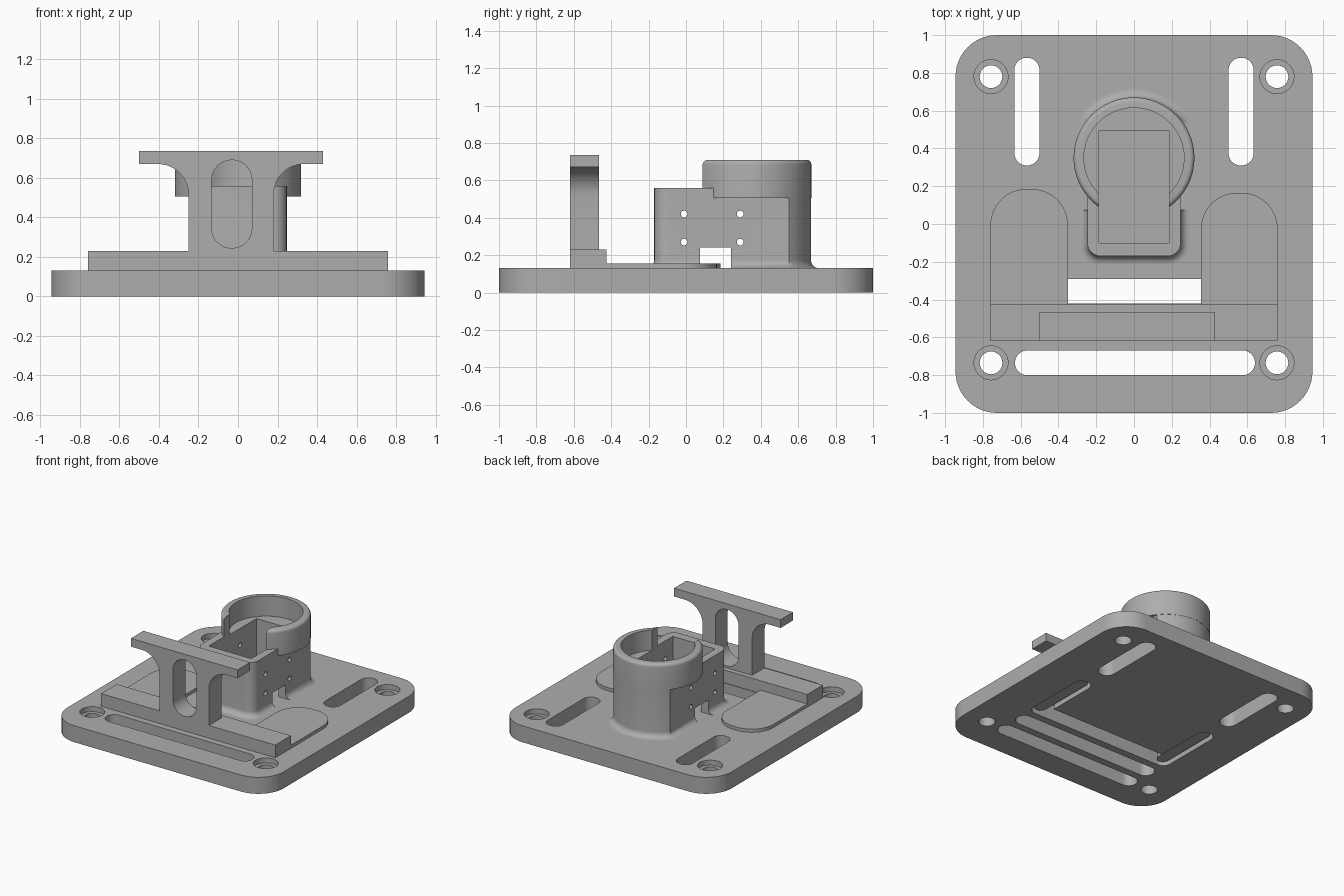
import bpy, bmesh
from math import sin, cos, pi, asin, radians
from mathutils import Vector

cube = bpy.data.objects.get("Cube")
if cube:
    bpy.data.objects.remove(cube, do_unlink=True)

GREY = (0.42, 0.42, 0.42, 1)
mat = bpy.data.materials.new("plain grey")
mat.use_nodes = True
mat.diffuse_color = GREY
mat.node_tree.nodes["Principled BSDF"].inputs["Base Color"].default_value = GREY
TOP = 0.13  # upper face of the base plate


def arc(cx, cy, r, a0, a1, n=12):
    steps = [radians(a0 + (a1 - a0) * i / n) for i in range(n + 1)]
    return [(cx + r * cos(t), cy + r * sin(t)) for t in steps]


def rounded(x0, x1, y0, y1, r, r_front=None):
    """Rounded rectangle; r_front may give the low-y corners another radius."""
    f = r if r_front is None else r_front
    low = [(x0, y0), (x1, y0)] if f == 0 else (
        arc(x0 + f, y0 + f, f, 180, 270) + arc(x1 - f, y0 + f, f, 270, 360))
    pts = low + arc(x1 - r, y1 - r, r, 0, 90) + arc(x0 + r, y1 - r, r, 90, 180)
    return [p for i, p in enumerate(pts) if (Vector(p) - Vector(pts[i - 1])).length > 1e-5]


def rect(x0, x1, y0, y1):
    return [(x0, y0), (x1, y0), (x1, y1), (x0, y1)]


def circle(x, y, r, n=64):
    return arc(x, y, r, 0, 360, n)[:-1]


def grow(pts, d):
    """Push a counter-clockwise outline outward."""
    out = []
    for i, p in enumerate(pts):
        t = Vector(pts[(i + 1) % len(pts)]) - Vector(pts[i - 1])
        t.normalize()
        out.append((p[0] + t.y * d, p[1] - t.x * d))
    return out


def loft(name, layers, axis="z"):
    """Solid through a stack of (outline, height) layers."""
    bm = bmesh.new()
    rings = []
    for pts, h in layers:
        rings.append([bm.verts.new((x, y, h) if axis == "z" else
                                   (x, h, y) if axis == "y" else (h, x, y)) for x, y in pts])
    for a, b in zip(rings, rings[1:]):
        for i in range(len(a)):
            bm.faces.new((a[i - 1], a[i], b[i], b[i - 1]))
    bm.faces.new(rings[0])
    bm.faces.new(rings[-1])
    bmesh.ops.recalc_face_normals(bm, faces=bm.faces)
    mesh = bpy.data.meshes.new(name)
    bm.to_mesh(mesh)
    bm.free()
    mesh.materials.append(mat)
    ob = bpy.data.objects.new(name, mesh)
    bpy.context.collection.objects.link(ob)
    return ob


def prism(name, pts, h0, h1, axis="z"):
    return loft(name, [(pts, h0), (pts, h1)], axis)


def combine(ob, tool, op="DIFFERENCE"):
    mod = ob.modifiers.new(op, "BOOLEAN")
    mod.operation, mod.object, mod.solver = op, tool, "EXACT"
    bpy.context.view_layer.objects.active = ob
    bpy.ops.object.modifier_apply(modifier=mod.name)
    bpy.data.objects.remove(tool, do_unlink=True)


def cut(ob, pts, h0, h1, axis="z"):
    combine(ob, prism("cutter", pts, h0, h1, axis))


def finish(ob):
    bpy.ops.object.select_all(action="DESELECT")
    ob.select_set(True)
    bpy.context.view_layer.objects.active = ob
    bpy.ops.object.shade_smooth_by_angle(angle=radians(30))


# Base plate with counterbored corner holes and slots
base = prism("base_plate", rounded(-0.945, 0.945, -1, 1, 0.22), 0, TOP)
for sx in (-1, 1):
    for y in (-0.735, 0.78):
        cut(base, circle(sx * 0.757, y, 0.06, 32), -0.1, 0.3)
        cut(base, circle(sx * 0.757, y, 0.09, 32), 0.09, 0.3)
    cx = sx * 0.567
    cut(base, rounded(cx - 0.066, cx + 0.066, 0.31, 0.88, 0.064), -0.1, 0.3)
    cx = sx * 0.57
    cut(base, rounded(cx - 0.065, cx + 0.065, -0.42, 0.16, 0.06), -0.1, 0.3)
cut(base, rounded(-0.63, 0.64, -0.8, -0.67, 0.064), -0.1, 0.3)
cut(base, rounded(-0.63, 0.63, -0.61, -0.48, 0.064), -0.1, 0.3)
cut(base, rect(-0.57, 0.57, -0.42, -0.29), -0.1, 0.3)
finish(base)

# Sliding carriage: two thin arms with runners, and a cross bar
for side, x0, x1, end in (("right", -0.76, -0.35, 0.185), ("left", 0.355, 0.76, 0.165)):
    finish(prism(side + "_slide_arm", rounded(x0, x1, -0.62, end, 0.19, 0), TOP, 0.155))
    cx = 0.57 if x0 > 0 else -0.57
    finish(prism(side + "_slide_runner", rounded(cx - 0.045, cx + 0.045, -0.4, 0.14, 0.044), 0.02, TOP))
finish(prism("slide_cross_bar", rect(-0.76, 0.76, -0.62, -0.425), TOP, 0.23))

# T-shaped stand with flared neck and a capsule window
r = 0.155
neck = ([(-0.25, 0.23), (0.18, 0.23)] + arc(0.18 + r, 0.67 - r, r, 180, 90)
        + [(0.43, 0.67), (0.43, 0.735), (-0.5, 0.735), (-0.5, 0.67)]
        + arc(-0.25 - r, 0.67 - r, r, 90, 0))
stand = prism("t_stand", neck, -0.62, -0.465, "y")
cut(stand, rounded(-0.133, 0.07, 0.245, 0.69, 0.1), -0.8, -0.3, "y")
finish(stand)

# Holder body: rounded block with a curved back and a flared foot
CY, R, W = 0.35, 0.318, 0.247
a = 90 - asin(W / R) * 180 / pi
body = (arc(-W + 0.07, -0.1, 0.07, 180, 270) + arc(W - 0.07, -0.1, 0.07, 270, 360)
        + arc(0, CY, R, a, 180 - a, 32))
f = 0.045
flare = [(grow(body, f - f * sin(t * pi / 16)), TOP + f - f * cos(t * pi / 16)) for t in range(9)]
holder = loft("holder", flare + [(body, 0.56)])

# Round cup on top, with a softened rim
b = 0.025
rim = [(circle(0, CY, 0.32 - b + b * cos(t * pi / 12)), 0.71 - b + b * sin(t * pi / 12))
       for t in range(7)]
combine(holder, loft("cup", [(circle(0, CY, 0.32), 0.505)] + rim), "UNION")
cut(holder, circle(0, CY, 0.265), 0.55, 1)
cut(holder, rect(-0.185, 0.185, -0.1, 0.495), 0.05, 1)

# Cable notch and screw holes through both side walls
cut(holder, rect(0.075, 0.24, 0.05, 0.24), -0.6, 0.6, "x")
for y in (-0.01, 0.29):
    for z in (0.27, 0.42):
        cut(holder, circle(y, z, 0.018, 20), -0.6, 0.6, "x")
finish(holder)
